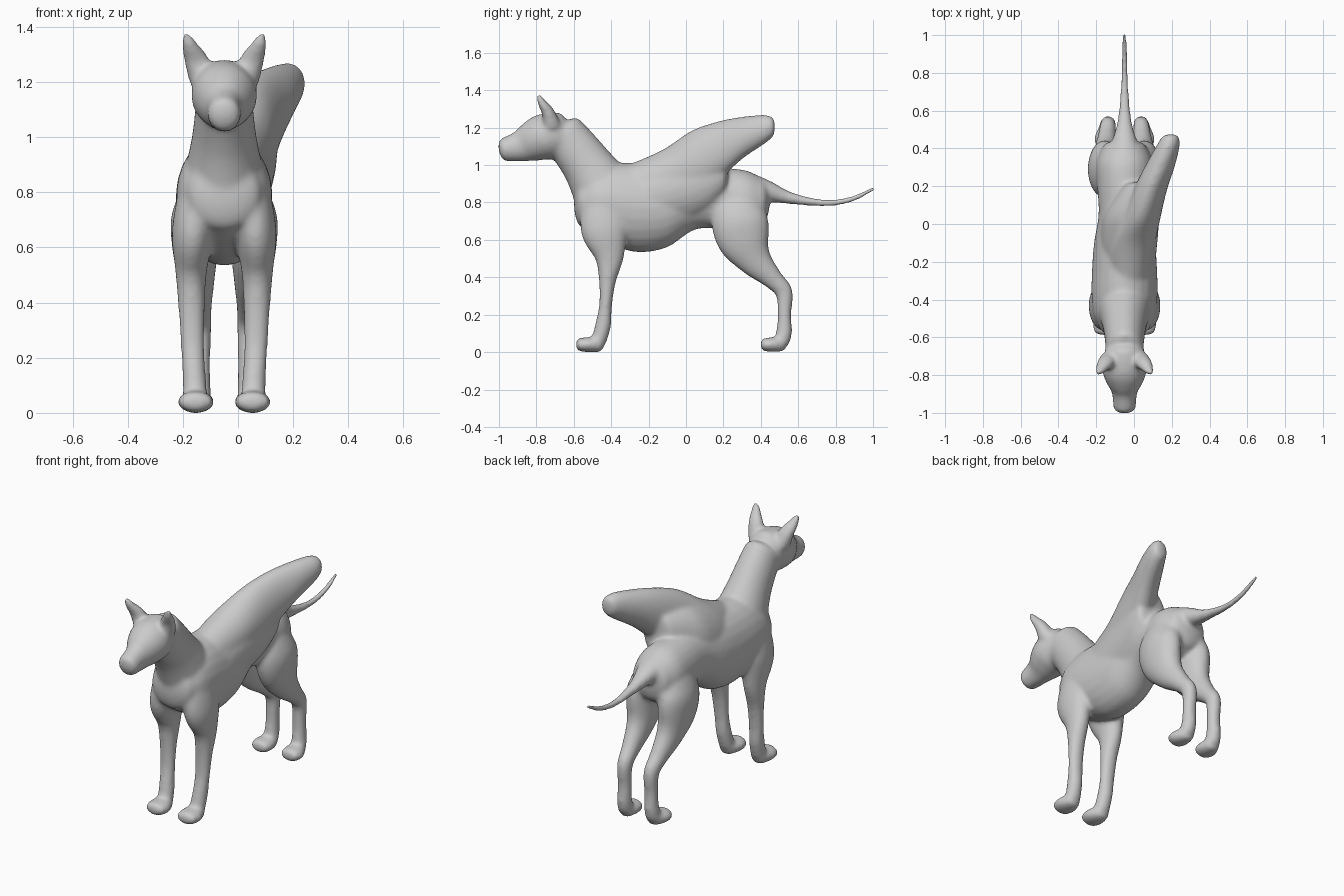
import bpy, bmesh, math
from mathutils import Vector

CX = -0.05          # the animal's own mid-plane
SIDES = 24
bm = bmesh.new()


def spline(pts, steps=5):
    """Catmull-Rom through sections (x, y, z, half width, half height)."""
    out = []
    for i in range(len(pts) - 1):
        p0, p1 = pts[max(i - 1, 0)], pts[i]
        p2, p3 = pts[i + 1], pts[min(i + 2, len(pts) - 1)]
        for s in range(steps):
            t = s / steps
            out.append([0.5 * (2 * b + (c - a) * t + (2 * a - 5 * b + 4 * c - d) * t * t
                               + (3 * b - a - 3 * c + d) * t ** 3)
                        for a, b, c, d in zip(p0, p1, p2, p3)])
    return out + [list(pts[-1])]


def loft(pts, cap=0.5, mirror=False, upright=False):
    """Closed limb with elliptical sections and rounded ends."""
    if mirror:
        loft([(-p[0],) + tuple(p[1:]) for p in pts], cap, False, upright)
    sec = spline(pts)
    pos = [Vector(s[:3]) for s in sec]
    n = len(sec)
    frames = []
    for i, s in enumerate(sec):
        t = (pos[min(i + 1, n - 1)] - pos[max(i - 1, 0)]).normalized()
        flat = Vector((0, 1, 0)) if upright else Vector((0, t.y, t.z)).normalized()
        up = flat.cross(Vector((1, 0, 0)))
        frames.append((pos[i], t, up, s[3], s[4]))
    angles = [math.radians(a) for a in (80, 60, 40, 20)]

    def capped(f, sign, order):
        c, t, up, a, b = f
        r = min(a, b) * cap
        return [(c + t * sign * r * math.sin(k), t, up, a * math.cos(k), b * math.cos(k))
                for k in order]
    frames = capped(frames[0], -1, angles) + frames + capped(frames[-1], 1, angles[::-1])
    rings = []
    for c, t, up, a, b in frames:
        rings.append([bm.verts.new(c + Vector((CX, 0, 0))
                      + Vector((a * math.cos(2 * math.pi * k / SIDES), 0, 0))
                      + up * (b * math.sin(2 * math.pi * k / SIDES))) for k in range(SIDES)])
    for r0, r1 in zip(rings, rings[1:]):
        for k in range(SIDES):
            j = (k + 1) % SIDES
            bm.faces.new((r0[k], r0[j], r1[j], r1[k]))
    bm.faces.new(rings[0][::-1])
    bm.faces.new(rings[-1])


# torso: y, top, bottom, half width
torso = [(-0.545, 0.93, 0.66, 0.135), (-0.48, 0.98, 0.615, 0.165), (-0.38, 1.01, 0.565, 0.175),
         (-0.25, 1.01, 0.533, 0.173), (-0.10, 1.00, 0.56, 0.162), (0.05, 0.99, 0.655, 0.138),
         (0.20, 0.985, 0.655, 0.145), (0.32, 0.972, 0.64, 0.15), (0.40, 0.935, 0.68, 0.12)]
loft([(0, y, (t + b) / 2, w, (t - b) / 2) for y, t, b, w in torso], upright=True, cap=0.4)

# neck
loft([(0, -0.40, 0.78, 0.155, 0.18), (0, -0.455, 0.885, 0.14, 0.163),
      (0, -0.525, 0.995, 0.118, 0.138), (0, -0.60, 1.095, 0.106, 0.127),
      (0, -0.66, 1.16, 0.10, 0.125)])

# head and muzzle
loft([(0, -0.67, 1.165, 0.105, 0.118), (0, -0.76, 1.15, 0.120, 0.124),
      (0, -0.83, 1.123, 0.100, 0.107), (0, -0.89, 1.10, 0.068, 0.084),
      (0, -0.972, 1.082, 0.060, 0.064)])

# ears
loft([(0.082, -0.715, 1.20, 0.045, 0.05), (0.10, -0.737, 1.28, 0.047, 0.036),
      (0.124, -0.772, 1.335, 0.032, 0.023), (0.137, -0.788, 1.37, 0.018, 0.015)], mirror=True)

# front legs and paws
loft([(0.085, -0.43, 0.84, 0.075, 0.115), (0.112, -0.435, 0.66, 0.078, 0.13),
      (0.120, -0.41, 0.51, 0.057, 0.080), (0.118, -0.42, 0.38, 0.049, 0.046),
      (0.115, -0.43, 0.25, 0.044, 0.035), (0.110, -0.442, 0.15, 0.043, 0.043),
      (0.105, -0.465, 0.06, 0.045, 0.041)], mirror=True)
loft([(0.105, -0.46, 0.042, 0.046, 0.042), (0.103, -0.52, 0.040, 0.067, 0.041),
      (0.103, -0.571, 0.040, 0.060, 0.036)], mirror=True)

# hind legs and paws
loft([(0.06, 0.285, 0.85, 0.08, 0.11), (0.098, 0.285, 0.72, 0.093, 0.15),
      (0.105, 0.31, 0.60, 0.084, 0.142), (0.10, 0.37, 0.49, 0.066, 0.093),
      (0.093, 0.465, 0.39, 0.049, 0.056), (0.088, 0.524, 0.32, 0.042, 0.047),
      (0.088, 0.526, 0.20, 0.039, 0.037), (0.09, 0.525, 0.11, 0.041, 0.043),
      (0.092, 0.512, 0.055, 0.044, 0.042)], mirror=True)
loft([(0.092, 0.515, 0.043, 0.045, 0.041), (0.098, 0.46, 0.040, 0.063, 0.040),
      (0.098, 0.415, 0.040, 0.057, 0.035)], mirror=True)

# tail
loft([(0, 0.34, 0.875, 0.10, 0.085), (0, 0.44, 0.858, 0.067, 0.058), (0, 0.52, 0.833, 0.043, 0.039),
      (0, 0.60, 0.815, 0.031, 0.028), (0, 0.70, 0.80, 0.023, 0.021), (0, 0.80, 0.80, 0.019, 0.018),
      (0, 0.90, 0.823, 0.017, 0.016), (0, 1.002, 0.874, 0.013, 0.013)])

# single folded wing rising from the right of the back
loft([(0.02, -0.30, 0.87, 0.11, 0.135), (0.035, -0.12, 0.93, 0.125, 0.155),
      (0.085, 0.03, 1.00, 0.105, 0.185), (0.135, 0.18, 1.08, 0.090, 0.157),
      (0.185, 0.30, 1.145, 0.080, 0.114), (0.229, 0.41, 1.188, 0.063, 0.082),
      (0.241, 0.453, 1.20, 0.05, 0.062)], upright=True)

# wing root: fills the slope between back, flank and wing
loft([(0.02, -0.24, 0.82, 0.14, 0.18), (0.022, -0.10, 0.86, 0.152, 0.20),
      (0.035, 0.03, 0.90, 0.15, 0.205), (0.065, 0.13, 0.935, 0.127, 0.18),
      (0.09, 0.20, 0.97, 0.10, 0.14)], upright=True, cap=0.3)

# fuse all parts into one smooth skin
bmesh.ops.recalc_face_normals(bm, faces=bm.faces)
mesh = bpy.data.meshes.new("winged_dog")
bm.to_mesh(mesh)
bm.free()
dog = bpy.data.objects.new("winged_dog", mesh)
bpy.context.collection.objects.link(dog)
fuse = dog.modifiers.new("fuse", 'REMESH')
fuse.mode = 'VOXEL'
fuse.voxel_size = 0.009
fuse.use_smooth_shade = True
soften = dog.modifiers.new("soften", 'SMOOTH')
soften.factor = 0.5
soften.iterations = 24
